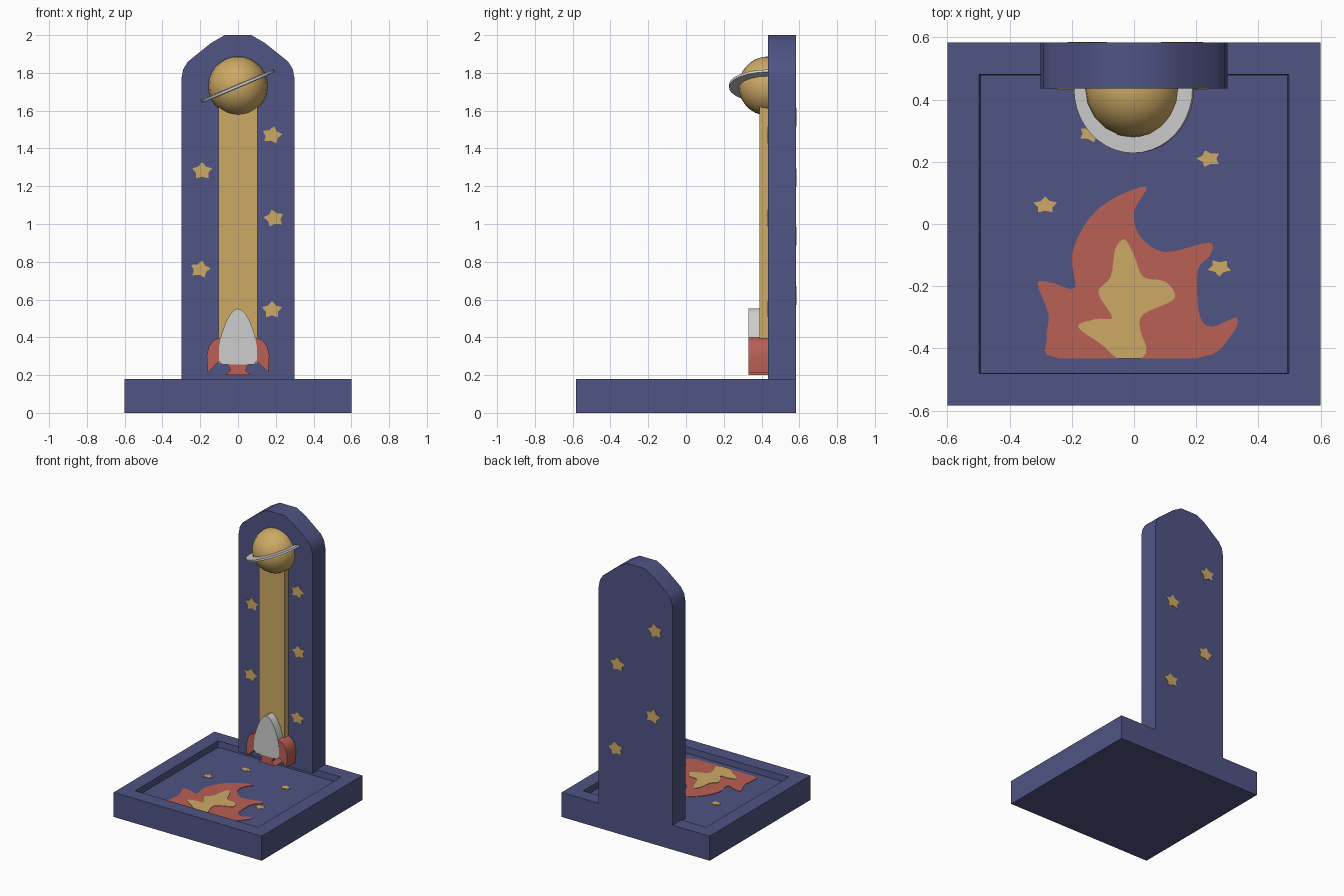
import bpy, bmesh, math
from mathutils import Vector, Matrix

old = bpy.data.objects.get("Cube")
if old:
    bpy.data.objects.remove(old, do_unlink=True)


def material(name, rgb):
    m = bpy.data.materials.new(name)
    m.use_nodes = True
    m.diffuse_color = (*rgb, 1)
    m.node_tree.nodes["Principled BSDF"].inputs["Base Color"].default_value = (*rgb, 1)
    return m


BLUE = material("night blue", (0.08, 0.088, 0.23))
GOLD = material("gold", (0.61, 0.4, 0.13))
RED = material("flame red", (0.49, 0.115, 0.09))
WHITE = material("pale grey", (0.62, 0.61, 0.61))


def finish(name, bm, mat, smooth=True):
    bmesh.ops.recalc_face_normals(bm, faces=bm.faces)
    me = bpy.data.meshes.new(name)
    bm.to_mesh(me)
    bm.free()
    me.materials.append(mat)
    ob = bpy.data.objects.new(name, me)
    bpy.context.collection.objects.link(ob)
    if smooth:
        bpy.ops.object.select_all(action='DESELECT')
        ob.select_set(True)
        bpy.context.view_layer.objects.active = ob
        bpy.ops.object.shade_smooth_by_angle(angle=math.radians(35))
    return ob


def prism(name, pts, lo, hi, mat, upright=True):
    """Extrude an outline along y (upright, points are x and z) or along z."""
    bm = bmesh.new()
    place = (lambda a, b, d: (a, d, b)) if upright else (lambda a, b, d: (a, b, d))
    face = bm.faces.new([bm.verts.new(place(a, b, lo)) for a, b in pts])
    ext = bmesh.ops.extrude_face_region(bm, geom=[face])
    move = Vector(place(0, 0, hi - lo))
    bmesh.ops.translate(bm, vec=move, verts=[g for g in ext["geom"] if isinstance(g, bmesh.types.BMVert)])
    return finish(name, bm, mat)


def box(name, x, y, z, mat):
    return prism(name, [(x[0], z[0]), (x[1], z[0]), (x[1], z[1]), (x[0], z[1])], *y, mat)


def mirrored(half):
    return half + [(-a, b) for a, b in reversed(half) if a]


def rounded(pts, steps=4):
    """Smooth a closed outline with a spline through its points."""
    out, n = [], len(pts)
    for i in range(n):
        p, q, r, s = (Vector(pts[(i + k) % n]) for k in (-1, 0, 1, 2))
        for j in range(steps):
            t = j / steps
            v = (2*q + (r - p)*t + (2*p - 5*q + 4*r - s)*t*t + (3*q - p - 3*r + s)*t**3) / 2
            out.append((v.x, max(v.y, FLOOR_FRONT)))
    return out


def star(cx, cz, size, turn, squash=0.85):
    pts = []
    for k in range(10):
        r = size * (0.62 if k % 2 else 1)
        a = math.pi / 2 + turn + k * math.pi / 5
        pts.append((cx + r * math.cos(a), cz + r * squash * math.sin(a)))
    return pts


# Base with a sunken tray
FLOOR, FLOOR_FRONT = 0.135, -0.432
bm = bmesh.new()
bmesh.ops.create_cube(bm, size=1, matrix=Matrix.Translation((0, 0, 0.09)) @ Matrix.Diagonal((1.2, 1.165, 0.18, 1)))
top = [f for f in bm.faces if f.normal.z > 0.9]
bmesh.ops.inset_region(bm, faces=top, thickness=0.145)
bmesh.ops.inset_region(bm, faces=top, thickness=0.005)
bmesh.ops.translate(bm, vec=(0, 0, FLOOR - 0.18), verts=top[0].verts)
finish("base", bm, BLUE)

# Arched tower and its front column
FRONT, BACK = 0.435, 0.5825
prism("tower", mirrored([(0.3, 0.17), (0.3, 1.766), (0.29, 1.82), (0.265, 1.86), (0.14, 1.96), (0.07, 2.0)]),
      FRONT, BACK, BLUE)
box("column", (-0.103, 0.103), (0.39, FRONT), (0.26, 1.65), GOLD)

# Half planet against the tower
centre = Matrix.Translation((0, FRONT, 1.73))
bm = bmesh.new()
bmesh.ops.create_uvsphere(bm, u_segments=20, v_segments=14, radius=0.157)
bmesh.ops.bisect_plane(bm, geom=bm.verts[:] + bm.edges[:] + bm.faces[:],
                       plane_co=(0, 0.01, 0), plane_no=(0, 1, 0), clear_outer=True)
bmesh.ops.transform(bm, matrix=centre, verts=bm.verts)
finish("planet", bm, GOLD)

# Tilted half ring
bm = bmesh.new()
section = [bm.verts.new((-x, 0, z)) for x, z in ((0.155, -0.009), (0.207, -0.007), (0.207, 0.007), (0.155, 0.009))]
face = bm.faces.new(section)
bmesh.ops.spin(bm, geom=[face, *face.edges, *section], cent=(0, 0, 0), axis=(0, 0, 1),
               angle=math.pi, steps=20, use_duplicate=False)
bmesh.ops.transform(bm, matrix=centre @ Matrix.Rotation(math.radians(-23), 4, 'Y'), verts=bm.verts)
finish("planet_ring", bm, WHITE)

# Rocket
prism("rocket_body", mirrored([(0.085, 0.257), (0.1, 0.275), (0.1, 0.35), (0.087, 0.42), (0.065, 0.48),
                               (0.04, 0.525), (0.02, 0.545), (0, 0.552)]), 0.33, FRONT, WHITE)
prism("rocket_nozzle", mirrored([(0.068, 0.2), (0.04, 0.225), (0.055, 0.26)]), 0.332, FRONT, RED)
fin = [(0.09, 0.28), (0.125, 0.25), (0.16, 0.215), (0.166, 0.3), (0.155, 0.35), (0.13, 0.385), (0.09, 0.4)]
for side, label in ((1, "left"), (-1, "right")):
    prism(label + "_fin", [(side * a, b) for a, b in fin], 0.332, FRONT, RED)

# Stars on the front and back of the tower
for i, (x, z) in enumerate([(0.18, 1.47), (-0.19, 1.28), (0.19, 1.03), (-0.2, 0.76), (0.18, 0.545)]):
    prism(f"front_star_{i + 1}", star(x, z, 0.056, 0.2 * (i % 3 - 1)), FRONT - 0.003, FRONT + 0.002, GOLD)
for i, (x, z) in enumerate([(-0.16, 1.565), (0.145, 1.24), (-0.14, 0.935), (0.16, 0.62)]):
    prism(f"back_star_{i + 1}", star(x, z, 0.062, 0.2 * (i % 3 - 1)), BACK - 0.002, BACK + 0.003, GOLD)

# Stars on the tray floor
for i, (x, y) in enumerate([(-0.285, 0.06), (0.24, 0.21), (0.275, -0.14), (-0.14, 0.29)]):
    prism(f"floor_star_{i + 1}", star(x, y, 0.04, 0.3 * i, 0.7), FLOOR - 0.002, FLOOR + 0.003, GOLD, False)

# Flame on the tray floor
outer = [(-0.24, -0.432), (-0.28, -0.37), (-0.275, -0.29), (-0.31, -0.19), (-0.26, -0.19), (-0.19, -0.205),
         (-0.2, -0.1), (-0.15, 0.01), (-0.07, 0.08), (0.04, 0.12), (0, 0.04), (0.02, -0.04), (0.1, -0.09),
         (0.24, -0.06), (0.245, -0.1), (0.205, -0.15), (0.21, -0.29), (0.25, -0.33), (0.33, -0.3),
         (0.31, -0.36), (0.2, -0.432)]
inner = [(-0.05, -0.432), (-0.1, -0.39), (-0.18, -0.33), (-0.12, -0.305), (-0.07, -0.3), (-0.115, -0.22),
         (-0.075, -0.17), (-0.06, -0.08), (-0.03, -0.05), (0, -0.1), (0.03, -0.17), (0.1, -0.185),
         (0.13, -0.24), (0.03, -0.29), (0.02, -0.34), (0.04, -0.4), (0.02, -0.432)]
prism("flame_outer", rounded(outer), FLOOR - 0.002, FLOOR + 0.003, RED, False)
prism("flame_inner", rounded(inner), FLOOR - 0.002, FLOOR + 0.006, GOLD, False)
